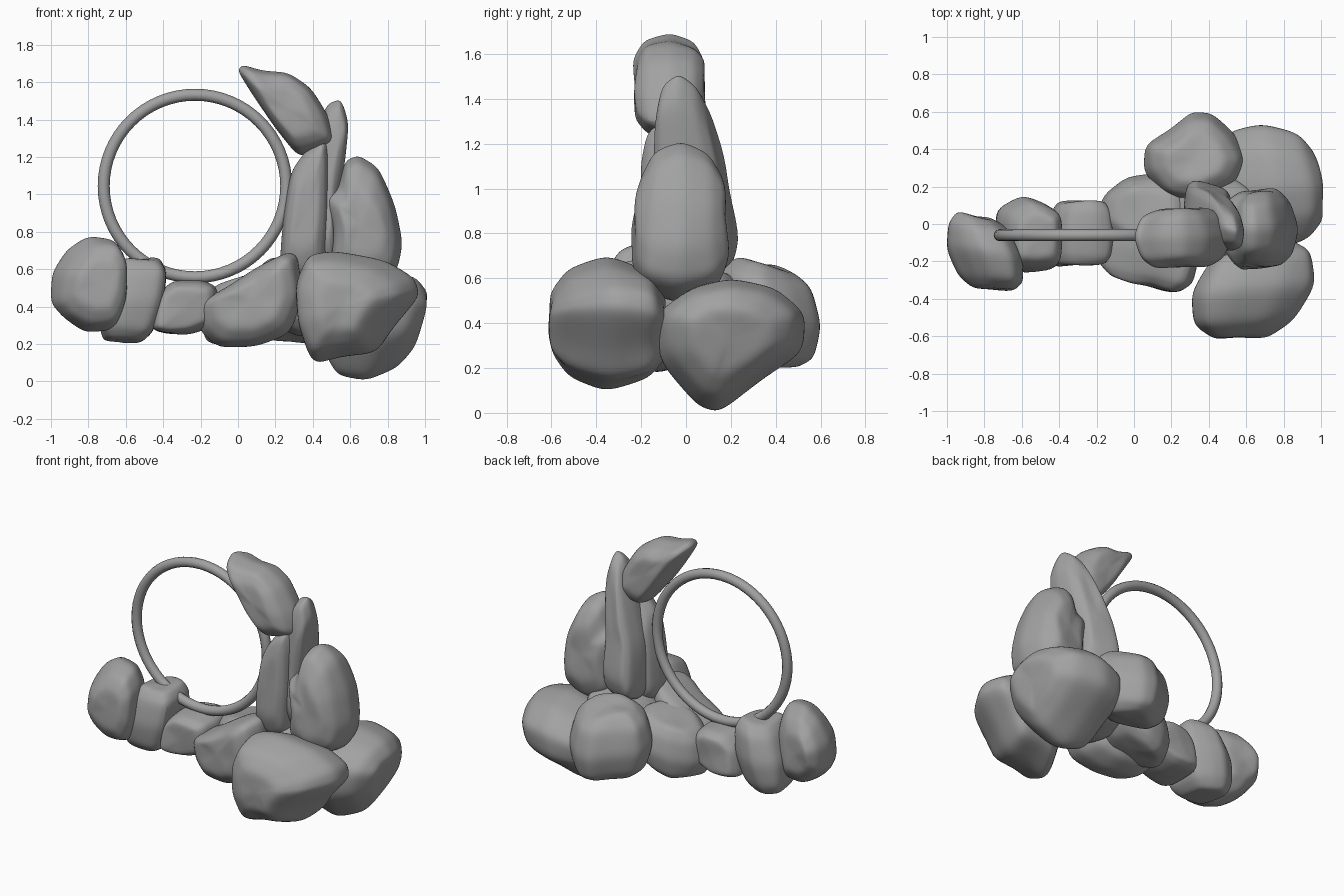
import bpy
import bmesh
import math
from mathutils import Vector, noise

cube = bpy.data.objects.get("Cube")
if cube:
    bpy.data.objects.remove(cube, do_unlink=True)

# Single grey material
grey = bpy.data.materials.new("plain grey")
grey.use_nodes = True
colour = (0.36, 0.36, 0.36, 1)
grey.diffuse_color = colour
grey.node_tree.nodes["Principled BSDF"].inputs["Base Color"].default_value = colour


def finish(obj, angle):
    obj.data.materials.append(grey)
    bpy.ops.object.select_all(action='DESELECT')
    obj.select_set(True)
    bpy.context.view_layer.objects.active = obj
    bpy.ops.object.shade_smooth_by_angle(angle=math.radians(angle))


def stone(name, plane, outline, near, far, skew=0.0, lean=0.0, taper=1.0,
          rough=.025, end=.52, shift=(0, 0)):
    """Rough stone from an outline in one plane and a depth range. skew and lean shift
    the depth along the two outline axes, taper scales the depth towards the top,
    end is the size of the two end sections and shift slides them apart."""
    a, b = ("xyz".index(c) for c in plane)
    d = 3 - a - b
    us = [p[0] for p in outline]
    vs = [p[1] for p in outline]
    cu, cv = (min(us) + max(us)) / 2, (min(vs) + max(vs)) / 2
    low, high = min(vs), max(vs)
    mid, half = (near + far) / 2, (far - near) / 2
    shoulder = .62 + end * .42
    sections = [(-1, end), (-.7, shoulder), (0, 1), (.7, shoulder), (1, end)]
    bm = bmesh.new()
    rings = []
    for depth, scale in sections:
        ring = []
        for u, v in outline:
            co = Vector()
            co[a] = cu + (u - cu) * scale * 1.035 + depth * shift[0]
            co[b] = cv + (v - cv) * scale * 1.03 + depth * shift[1]
            t = max(0, min(1, (co[b] - low) / (high - low)))
            narrow = 1 + (taper - 1) * t
            co[d] = mid + depth * half * narrow * 1.03
            co[d] += skew * (co[a] - cu) + lean * (co[b] - cv)
            # The widest section keeps its outline; the others are roughened
            co += noise.noise_vector(co * 5) * rough * (.3 + abs(depth))
            ring.append(bm.verts.new(co))
        rings.append(ring)
    n = len(outline)
    for r, s in zip(rings, rings[1:]):
        for i in range(n):
            j = (i + 1) % n
            bm.faces.new((r[i], r[j], s[j], s[i]))
    # Caps fan out from a centre point
    for ring in (rings[0], rings[-1]):
        bmesh.ops.poke(bm, faces=[bm.faces.new(ring)])
    bmesh.ops.recalc_face_normals(bm, faces=bm.faces)
    # Slight creases keep the chipped look
    crease = bm.edges.layers.float.new("crease_edge")
    for edge in bm.edges:
        edge[crease] = .3
    mesh = bpy.data.meshes.new(name)
    bm.to_mesh(mesh)
    bm.free()
    obj = bpy.data.objects.new(name, mesh)
    bpy.context.collection.objects.link(obj)
    finish(obj, 70)
    sub = obj.modifiers.new("Rounding", 'SUBSURF')
    sub.levels = sub.render_levels = 3


# Ring
bpy.ops.mesh.primitive_torus_add(
    major_radius=.488, minor_radius=.032, major_segments=64, minor_segments=12,
    location=(-.23, -.06, 1.045), rotation=(math.pi / 2, 0, 0))
ring = bpy.context.object
ring.name = "ring"
finish(ring, 60)

# Row of stones below the ring
stone("left_stone", "xz", [
    (-1, .42), (-.99, .58), (-.91, .71), (-.8, .78), (-.66, .76), (-.6, .65),
    (-.6, .44), (-.66, .27), (-.82, .26), (-.93, .34)],
    -.34, .03, skew=-.12, lean=.05, shift=(-.05, 0))
stone("second_stone", "xy", [
    (-.74, .07), (-.6, .15), (-.5, .12), (-.4, .06), (-.4, -.24),
    (-.58, -.26), (-.7, -.24)], .22, .65, end=.6, shift=(.05, 0))
stone("third_stone", "xz", [
    (-.46, .28), (-.43, .46), (-.35, .54), (-.2, .54), (-.11, .5),
    (-.11, .3), (-.26, .25), (-.38, .26)], -.22, .12, end=.75)
stone("front_slab", "xz", [
    (-.2, .26), (-.21, .42), (-.06, .5), (.1, .61), (.26, .69), (.32, .67),
    (.34, .45), (.28, .26), (.1, .19), (-.1, .18)],
    -.32, .03, skew=-.2, end=.62)
stone("back_slab", "xy", [
    (-.21, .03), (-.16, .16), (-.04, .25), (.1, .27), (.26, .22),
    (.3, .05), (.2, -.12), (-.05, -.14)], .23, .55, skew=.28, lean=-.1, end=.65)
stone("centre_stone", "xz", [
    (.2, .3), (.18, .52), (.3, .63), (.5, .66), (.66, .6),
    (.65, .4), (.5, .25), (.32, .24)], -.2, .25)

# Large base stones
stone("front_base_stone", "xz", [
    (.33, .3), (.31, .52), (.38, .68), (.52, .7), (.78, .65), (.94, .56),
    (.97, .46), (.82, .28), (.73, .15), (.55, .13), (.4, .09)],
    -.59, -.1, skew=.06, end=.45, shift=(.07, 0))
stone("right_base_stone", "yz", [
    (-.12, .23), (-.13, .45), (.03, .56), (.2, .6), (.4, .56), (.53, .44),
    (.52, .27), (.34, .15), (.15, 0), (.05, .03)],
    .5, .92, skew=-.12, lean=.12, taper=1.35, shift=(0, .02))
stone("back_base_stone", "xy", [
    (.05, .28), (.06, .42), (.2, .51), (.31, .6), (.42, .59), (.54, .48),
    (.61, .35), (.55, .22), (.35, .1), (.17, .15)], .23, .65, lean=-.2, end=.55)

# Upright petals
stone("right_petal", "xz", [
    (.49, .58), (.5, .8), (.44, 1), (.53, 1.04), (.57, 1.18), (.64, 1.21),
    (.75, 1.14), (.84, .95), (.88, .74), (.85, .58), (.66, .48)],
    -.25, .2, lean=.02, taper=.75)
stone("tall_petal", "xz", [
    (.26, .6), (.28, .95), (.37, 1.22), (.47, 1.48), (.55, 1.51), (.59, 1.38),
    (.565, 1.15), (.53, .95), (.54, .6)],
    -.17, .21, skew=-.25, lean=-.06, taper=.5, rough=.015, end=.62)
stone("inner_petal", "xz", [
    (.22, .6), (.24, .85), (.28, 1.12), (.37, 1.24), (.47, 1.31),
    (.49, 1.2), (.48, .85), (.47, .56), (.33, .52)],
    -.22, .06, lean=-.05, taper=.75, rough=.015)
stone("top_petal", "xz", [
    (0, 1.66), (.03, 1.69), (.13, 1.66), (.27, 1.65), (.39, 1.57), (.48, 1.42),
    (.52, 1.28), (.43, 1.23), (.32, 1.2), (.2, 1.36), (.09, 1.51)],
    -.22, .08, rough=.02, end=.58)
